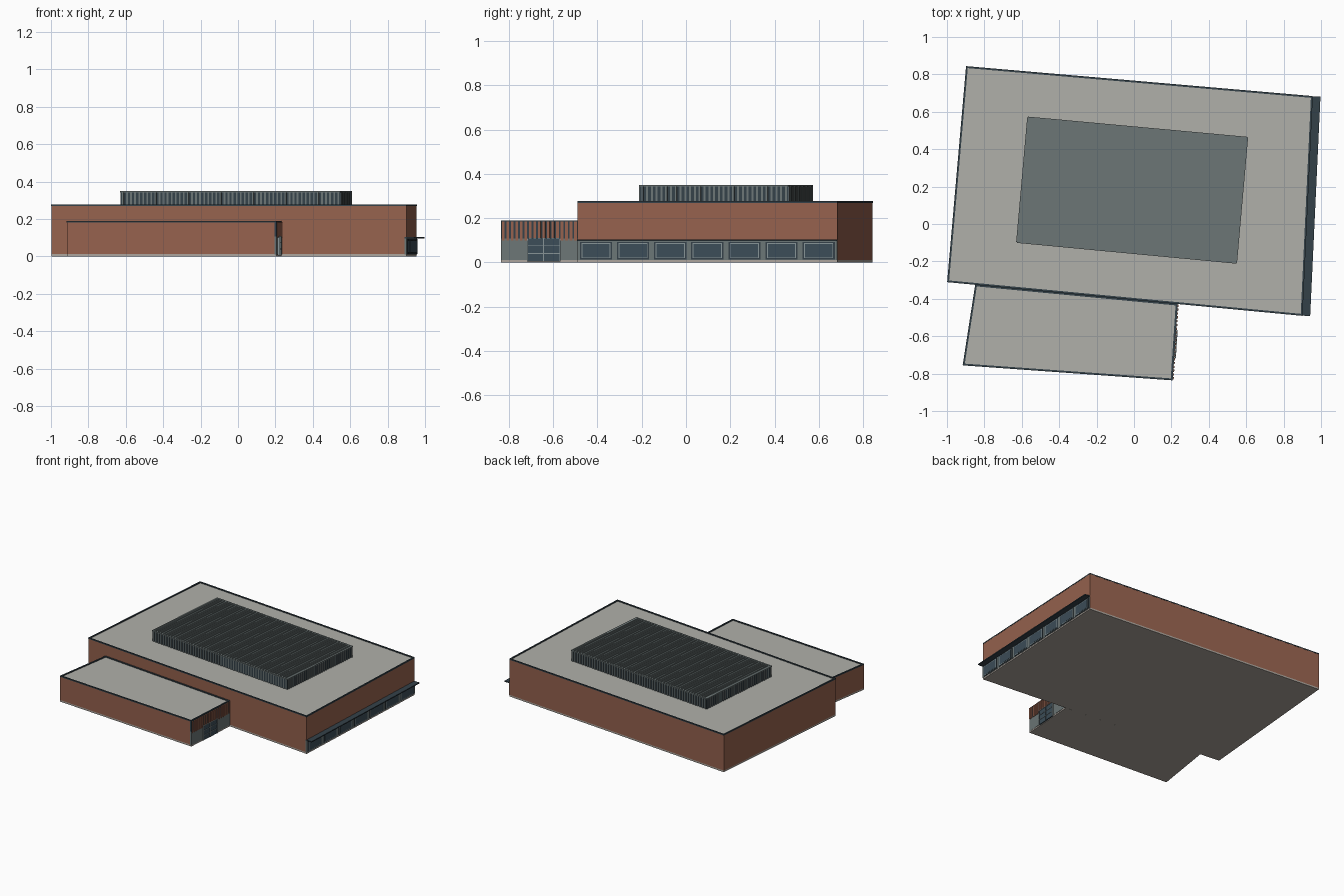
import bpy
import bmesh
from mathutils import Vector

if "Cube" in bpy.data.objects:
    bpy.data.objects.remove(bpy.data.objects["Cube"])


def material(name, rgb):
    """Flat material from 0-255 display values, stored as linear."""
    col = [(c / 255 / 12.92 if c < 11 else ((c / 255 + 0.055) / 1.055) ** 2.4) for c in rgb] + [1]
    m = bpy.data.materials.new(name)
    m.use_nodes = True
    m.diffuse_color = col
    m.node_tree.nodes["Principled BSDF"].inputs["Base Color"].default_value = col
    return m


BRICK = material("brick", (150, 98, 78))
ROOF = material("roof_grey", (176, 176, 170))
TRIM = material("dark_trim", (52, 65, 73))
GLASS = material("window_glass", (60, 77, 88))
CLAD = material("grey_cladding", (108, 118, 118))
FRAME = material("light_frame", (135, 148, 150))
BASE = material("pale_base", (172, 164, 156))


def prism(bm, pts, z0, z1):
    """Add a vertical prism on a counterclockwise outline; return its top face."""
    low = [bm.verts.new((p[0], p[1], z0)) for p in pts]
    top = [bm.verts.new((p[0], p[1], z1)) for p in pts]
    bm.faces.new(low[::-1])
    cap = bm.faces.new(top)
    n = len(pts)
    for i in range(n):
        j = (i + 1) % n
        bm.faces.new((low[i], low[j], top[j], top[i]))
    return cap


def finish(name, bm, *mats):
    me = bpy.data.meshes.new(name)
    bm.to_mesh(me)
    bm.free()
    for m in mats:
        me.materials.append(m)
    ob = bpy.data.objects.new(name, me)
    bpy.context.collection.objects.link(ob)
    return ob


def block(name, pts, z0, z1, side, top):
    bm = bmesh.new()
    prism(bm, pts, z0, z1).material_index = 1
    return finish(name, bm, side, top)


class Facade:
    """Wall line from a to b; boxes are placed by distance, height and depth."""

    def __init__(self, a, b):
        self.a = Vector(a)
        d = Vector(b) - self.a
        self.length = d.length
        self.u = d.normalized()
        self.n = Vector((self.u.y, -self.u.x))

    def boxes(self, name, mat, items):
        bm = bmesh.new()
        for u0, u1, z0, z1, d0, d1 in items:
            corners = ((u0, d1), (u1, d1), (u1, d0), (u0, d0))
            prism(bm, [self.a + self.u * u + self.n * d for u, d in corners], z0, z1)
        return finish(name, bm, mat)

    def slats(self, name, mat, pitch, width, z0, z1, depth):
        n = round(self.length / pitch)
        step = self.length / n
        self.boxes(name, mat, [((i + .5) * step - width / 2, (i + .5) * step + width / 2,
                                z0, z1, -.002, depth) for i in range(n)])


def edges(pts):
    return [Facade(pts[i], pts[(i + 1) % len(pts)]) for i in range(len(pts))]


def building(name, pts, height):
    """Base strip, brick walls with flat roof, and thin dark coping."""
    block(name + "_base", pts, 0, .012, BASE, BASE)
    block(name + "_walls", pts, .012, height - .006, BRICK, ROOF)
    for i, f in enumerate(edges(pts)):
        f.boxes(f"{name}_coping_{i + 1}", TRIM,
                [(0, f.length, height - .008, height, -.009, .001)])


main = [(-.998, -.31), (.9, -.49), (.955, .683), (-.897, .843)]
wing = [(-.915, -.755), (.205, -.835), (.232, -.427), (-.848, -.324)]
plant = [(-.626, -.097), (.547, -.208), (.606, .462), (-.567, .57)]
building("main_hall", main, .277)
building("front_wing", wing, .19)

# Rooftop plant enclosure with slatted sides and ribbed top
block("plant_core", plant, .27, .343, TRIM, CLAD)
for k, side in enumerate(edges(plant)):
    side.slats(f"plant_slats_{k + 1}", CLAD, .022, .009, .271, .343, .004)
    side.boxes(f"plant_rim_{k + 1}", CLAD, [(0, side.length, .343, .349, -.008, .004)])
front = edges(plant)[0]
count = 53
pitch = front.length / count
front.boxes("plant_top_ribs", CLAD, [((i + .25) * pitch, (i + .75) * pitch, .342, .348, -.672, -.004)
                                     for i in range(count)])

# Window strip on the main hall
hall = edges(main)[1]
L = hall.length
hall.boxes("window_strip", CLAD, [(0, L, .01, .096, -.01, .002)])
hall.boxes("window_canopy", TRIM, [(0, L, .096, .103, -.01, .042)])
bays = 7
bay = L / bays
border, line, glass = [], [], []
for i in range(bays):
    u0, u1 = i * bay + .011, (i + 1) * bay - .011
    border.append((u0, u1, .014, .092, 0, .005))
    line.append((u0 + .007, u1 - .007, .019, .087, 0, .006))
    glass.append((u0 + .011, u1 - .011, .022, .084, 0, .007))
hall.boxes("window_borders", TRIM, border)
hall.boxes("window_frames", FRAME, line)
hall.boxes("window_panes", GLASS, glass)

# Entrance side of the wing: cladding, slatted band and glazed doors
entry = edges(wing)[1]
E = entry.length
entry.boxes("entry_cladding", CLAD, [(0, E, .01, .108, -.01, .002)])
entry.boxes("entry_band_backing", TRIM, [(0, E, .108, .184, -.01, .002)])
entry.slats("entry_band_slats", BRICK, .02, .012, .1, .184, .007)
d0, d1 = .12, .267
entry.boxes("entry_doors", GLASS, [(d0, d1, .004, .11, 0, .008)])
mid = (d0 + d1) / 2
bars = [(u - .002, u + .002, .004, .11, 0, .011) for u in (d0, mid, d1)]
bars += [(d0, d1, z - .0015, z + .0015, 0, .011) for z in (.04, .075, .109)]
entry.boxes("entry_door_bars", FRAME, bars)
